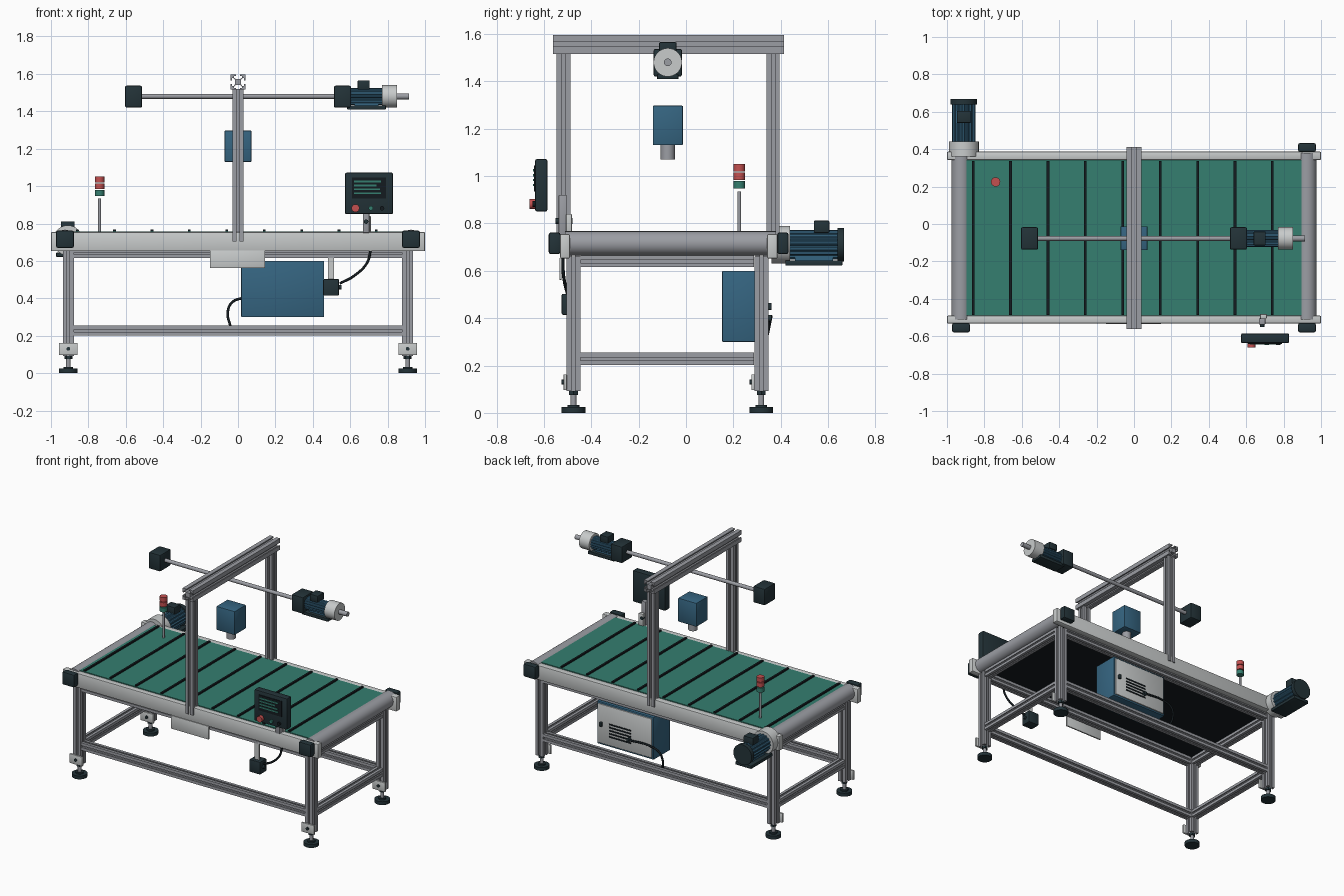
import bpy, bmesh, math
from mathutils import Matrix, Vector

cube = bpy.data.objects.get("Cube")
if cube:
    bpy.data.objects.remove(cube)


def material(name, rgb):
    m = bpy.data.materials.new(name)
    m.use_nodes = True
    m.diffuse_color = (*rgb, 1)
    m.node_tree.nodes["Principled BSDF"].inputs["Base Color"].default_value = (*rgb, 1)
    return m


ALU = material("aluminium", (0.33, 0.34, 0.37))
LIGHT = material("light grey", (0.58, 0.6, 0.6))
DARK = material("dark slate", (0.017, 0.033, 0.04))
BLACK = material("black rubber", (0.007, 0.011, 0.014))
BLUE = material("machine blue", (0.036, 0.13, 0.22))
GREEN = material("belt green", (0.035, 0.21, 0.16))
RED = material("signal red", (0.55, 0.08, 0.08))
IDENT = Matrix.Identity(4)
made = []


def finish(name, bm, mat, place=IDENT):
    bmesh.ops.recalc_face_normals(bm, faces=bm.faces)
    mesh = bpy.data.meshes.new(name)
    bm.to_mesh(mesh)
    bm.free()
    mesh.transform(place)
    mesh.materials.append(mat)
    ob = bpy.data.objects.new(name, mesh)
    bpy.context.collection.objects.link(ob)
    made.append(ob)
    return ob


def box(name, x, y, z, mat, bevel=0.0, place=IDENT):
    """Box from (min, max) pairs."""
    bm = bmesh.new()
    bmesh.ops.create_cube(bm, size=1)
    for v in bm.verts:
        v.co = [(lo + hi) / 2 + c * (hi - lo) for c, (lo, hi) in zip(v.co, (x, y, z))]
    if bevel:
        bmesh.ops.bevel(bm, geom=bm.edges[:], offset=bevel, segments=2, profile=0.5, affect='EDGES')
    return finish(name, bm, mat, place)


def prism(name, outline, a, b, mat, place=IDENT):
    """Sweep a closed outline from point a to point b."""
    a, b = Vector(a), Vector(b)
    turn = (b - a).to_track_quat('Z', 'Y')
    bm = bmesh.new()
    face = bm.faces.new([bm.verts.new(a + turn @ Vector((u, v, 0))) for u, v in outline])
    ext = bmesh.ops.extrude_face_region(bm, geom=[face])
    bmesh.ops.translate(bm, vec=b - a, verts=[g for g in ext["geom"] if isinstance(g, bmesh.types.BMVert)])
    return finish(name, bm, mat, place)


def ring(radii, n):
    return [(radii[i % len(radii)] * math.cos(math.tau * i / n),
             radii[i % len(radii)] * math.sin(math.tau * i / n)) for i in range(n)]


def rod(name, a, b, r, mat, place=IDENT, n=32):
    return prism(name, ring([r], n), a, b, mat, place)


def slotted(name, a, b, size):
    """Aluminium extrusion with a T-slot in each side."""
    side = [(1, -1), (1, -.25), (.8, -.25), (.8, -.55), (.6, -.55), (.4, -.3),
            (.4, .3), (.6, .55), (.8, .55), (.8, .25), (1, .25)]
    pts, h = [], size / 2
    for k in range(4):
        c, s = round(math.cos(k * math.pi / 2)), round(math.sin(k * math.pi / 2))
        pts += [((u * c - v * s) * h, (u * s + v * c) * h) for u, v in side]
    return prism(name, pts, a, b, ALU)


def cable(name, points):
    cu = bpy.data.curves.new(name, 'CURVE')
    cu.dimensions = '3D'
    cu.bevel_depth = 0.007
    cu.use_fill_caps = True
    sp = cu.splines.new('BEZIER')
    sp.bezier_points.add(len(points) - 1)
    for p, co in zip(sp.bezier_points, points):
        p.co = co
        p.handle_left_type = p.handle_right_type = 'AUTO'
    cu.materials.append(BLACK)
    bpy.context.collection.objects.link(bpy.data.objects.new(name, cu))


def motor(name, place, start, end, r, gear_r, tail):
    """Ribbed motor along local x, gearbox at its end."""
    rod(name + "_cowl", (start - tail, 0, 0), (start, 0, 0), r * 1.15, DARK, place)
    prism(name + "_body", ring([r, r, r * .9, r * .9], 64), (start, 0, 0), (end, 0, 0), BLUE, place)
    rod(name + "_gearbox", (end, 0, 0), (end + .08, 0, 0), gear_r, LIGHT, place)
    rod(name + "_output", (end + .08, 0, 0), (end + .145, 0, 0), .016, ALU, place)
    box(name + "_terminal_box", (start + .035, start + .1), (-.037, .037), (r * .8, r + .04), DARK, .005, place)
    box(name + "_foot", (start - .02, end + .02), (-r, r), (-r - .026, -r - .004), DARK, .003, place)
    box(name + "_foot_web", (start + .02, end - .02), (-r / 2, r / 2), (-r - .01, -r * .7), BLUE, 0, place)


LEG_X, FRONT, BACK, MID = .907, -.475, .318, -.077

# Legs, feet and brackets
for sx, side in ((-1, "right"), (1, "left")):
    for y, end in ((FRONT, "front"), (BACK, "back")):
        x, tag = sx * LEG_X, f"{end}_{side}"
        slotted("leg_" + tag, (x, y, .093), (x, y, .66), .059)
        rod("foot_stem_" + tag, (x, y, .02), (x, y, .1), .012, ALU)
        rod("foot_nut_" + tag, (x, y, .075), (x, y, .092), .021, DARK, n=6)
        rod("foot_pad_" + tag, (x, y, 0), (x, y, .024), .05, DARK)
        rod("foot_hub_" + tag, (x, y, .02), (x, y, .034), .025, DARK)
        box("foot_bracket_" + tag, (x - .05, x + .05), (y - .042, y - .028), (.096, .162), LIGHT, .003)
        rod("bracket_bolt_" + tag, (x, y - .05, .13), (x, y - .04, .13), .01, DARK, n=12)

# Frame rails
for z, size, level in ((.228, .053, "lower"), (.64, .05, "upper")):
    for y, end in ((FRONT, "front"), (BACK, "back")):
        slotted(f"{level}_rail_{end}", (-.878, y, z), (.878, y, z), size)
    for sx, side in ((-1, "right"), (1, "left")):
        slotted(f"{level}_rail_{side}", (sx * LEG_X, FRONT + .03, z), (sx * LEG_X, BACK - .03, z), size)

# Conveyor bed
box("side_rail_front", (-1, 1), (-.532, -.49), (.652, .755), LIGHT, .006)
box("side_rail_back", (-1, 1), (.342, .387), (.652, .755), LIGHT, .006)
box("belt_top", (-.9, .9), (-.49, .342), (.735, .758), GREEN)
box("belt_return", (-.9, .9), (-.49, .342), (.667, .685), BLACK)
for i in range(9):
    x = -.86 + i * .2
    box(f"belt_cleat_{i + 1}", (x - .007, x + .007), (-.486, .338), (.75, .768), BLACK)
for sx, side in ((-1, "right"), (1, "left")):
    x = sx * .925
    rod("roller_" + side, (x, -.51, .716), (x, .38, .716), .051, ALU, n=48)
    box("bearing_front_" + side, (x - .048, x + .048), (-.58, -.53), (.67, .762), DARK, .01)
box("bearing_back_left", (.877, .973), (.385, .433), (.67, .762), DARK, .01)

# Motors and overhead shaft
motor("drive_motor", Matrix.Translation((-.91, 0, .71)) @ Matrix.Rotation(-math.pi / 2, 4, 'Z'),
      -.64, -.44, .062, .08, .028)
motor("overhead_motor", Matrix.Translation((0, MID, 1.48)), .604, .77, .045, .06, .01)
rod("overhead_shaft", (-.53, MID, 1.48), (.53, MID, 1.48), .013, ALU)
for sx, side in ((-1, "right"), (1, "left")):
    box("shaft_block_" + side, sorted((sx * .513, sx * .604)), (MID - .06, MID + .06), (1.42, 1.537), DARK, .008)

# Gantry
slotted("gantry_post_front", (0, -.517, .705), (0, -.517, 1.52), .058)
slotted("gantry_post_back", (0, .368, .705), (0, .368, 1.52), .055)
slotted("gantry_beam", (0, -.562, 1.556), (0, .413, 1.556), .08)

# Inspection sensor
box("sensor_body", (-.072, .072), (-.14, -.013), (1.13, 1.297), BLUE, .004)
rod("sensor_lens", (0, MID, 1.07), (0, MID, 1.135), .03, ALU)

# Signal tower
rod("signal_pole", (-.74, .225, .75), (-.74, .225, .935), .008, ALU, n=16)
for z, mat, tag in ((.947, GREEN, "green"), (.984, RED, "lower_red"), (1.02, RED, "upper_red")):
    rod("signal_lamp_" + tag, (-.74, .225, z), (-.74, .225, z + .031), .025, mat)

# Operator panel
box("panel_case", (.572, .829), (-.637, -.585), (.85, 1.072), DARK, .008)
box("panel_screen", (.61, .79), (-.641, -.636), (.935, 1.045), BLACK)
for i, w in enumerate((.145, .12, .14, .145)):
    z = 1.025 - i * .021
    box(f"screen_line_{i + 1}", (.62, .62 + w), (-.645, -.64), (z - .005, z + .005), GREEN)
rod("stop_button", (.628, -.66, .882), (.628, -.635, .882), .021, RED)
rod("start_button", (.71, -.648, .882), (.71, -.635, .882), .012, GREEN)
rod("mode_button", (.77, -.648, .882), (.77, -.635, .882), .012, BLACK)
box("panel_post", (.668, .702), (-.538, -.504), (.75, .92), ALU, .003)
box("panel_post_bracket", (.675, .71), (-.506, -.482), (.75, .84), LIGHT, .003)
rod("panel_pivot", (.685, -.55, .81), (.685, -.48, .81), .012, DARK, n=16)

# Control cabinet with vented back door
box("cabinet", (.017, .46), (.153, .337), (.3, .6), BLUE, .003)
box("cabinet_door", (.03, .447), (.335, .345), (.312, .588), LIGHT, .002)
for i in range(5):
    z = .375 + i * .022
    box(f"door_vent_{i + 1}", (.19, .36), (.344, .348), (z - .005, z + .005), BLACK)
box("door_handle", (.41, .428), (.343, .362), (.435, .465), DARK, .003)
rod("cable_gland", (.2, .343, .4), (.2, .362, .4), .014, DARK, n=16)
cable("cabinet_cable", [(.2, .357, .4), (.02, .357, .4), (-.035, .352, .375),
                        (-.055, .34, .32), (-.042, .32, .255)])

# Junction box and cover plate on the front
box("junction_bracket", (.48, .513), (-.5, -.485), (.5, .63), LIGHT)
box("junction_box", (.455, .54), (-.525, -.45), (.414, .503), DARK, .006)
rod("junction_gland", (.53, -.49, .46), (.553, -.49, .46), .012, DARK, n=16)
cable("panel_cable", [(.545, -.49, .48), (.62, -.505, .52), (.69, -.518, .59), (.71, -.52, .66)])
box("cover_plate", (-.15, .145), (-.535, -.525), (.562, .655), LIGHT, .001)

# Shading
for ob in made:
    ob.select_set(True)
bpy.context.view_layer.objects.active = made[0]
bpy.ops.object.shade_smooth_by_angle(angle=math.radians(30))
